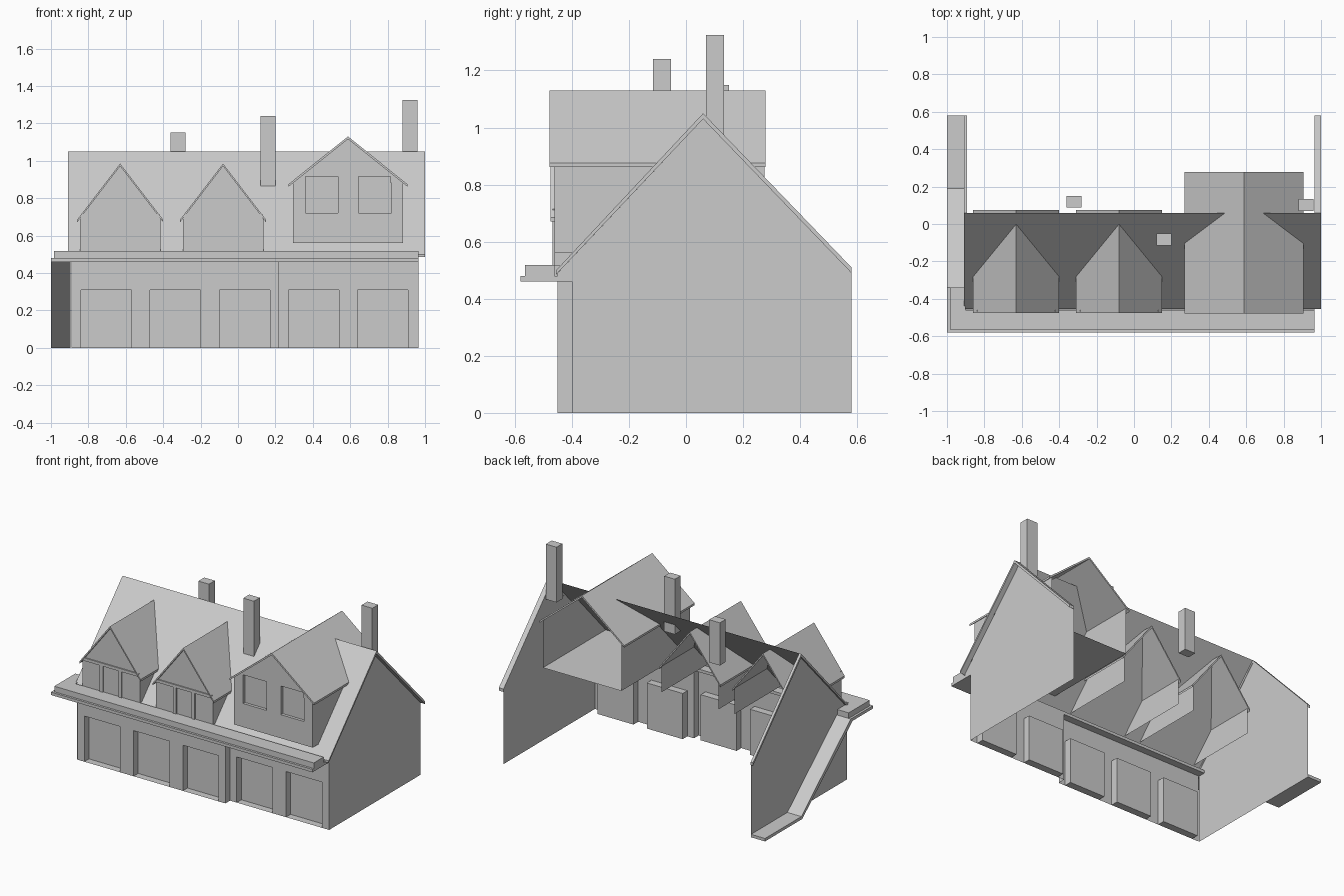
import bpy, bmesh

if "Cube" in bpy.data.objects:
    bpy.data.objects.remove(bpy.data.objects["Cube"])


def mesh(name, polys):
    """Object from a list of polygons, each a list of points."""
    bm = bmesh.new()
    for p in polys:
        bm.faces.new([bm.verts.new(v) for v in p])
    bmesh.ops.remove_doubles(bm, verts=bm.verts, dist=0.0005)
    me = bpy.data.meshes.new(name)
    bm.to_mesh(me)
    bm.free()
    ob = bpy.data.objects.new(name, me)
    bpy.context.collection.objects.link(ob)
    return ob


def prism(name, pts, x0, x1):
    """Closed solid: a (y, z) profile extruded along x."""
    a = [(x0, y, z) for y, z in pts]
    b = [(x1, y, z) for y, z in pts]
    n = len(pts)
    sides = [[a[i], a[(i + 1) % n], b[(i + 1) % n], b[i]] for i in range(n)]
    ob = mesh(name, [a[::-1], b] + sides)
    bm = bmesh.new()
    bm.from_mesh(ob.data)
    bmesh.ops.recalc_face_normals(bm, faces=bm.faces)
    bm.to_mesh(ob.data)
    bm.free()
    return ob


def box(name, x0, x1, y0, y1, z0, z1):
    return prism(name, [(y0, z0), (y1, z0), (y1, z1), (y0, z1)], x0, x1)


def rect(x0, x1, y, z0, z1):
    """Front-facing rectangle."""
    return [(x0, y, z0), (x1, y, z0), (x1, y, z1), (x0, y, z1)]


def recess(x0, x1, y, d, z0, z1):
    """Pocket pushed back by d: panel, two jambs, head and sill."""
    b = y + d
    return [rect(x0, x1, b, z0, z1),
            [(x0, y, z0), (x0, b, z0), (x0, b, z1), (x0, y, z1)],
            [(x1, b, z0), (x1, y, z0), (x1, y, z1), (x1, b, z1)],
            [(x0, y, z1), (x0, b, z1), (x1, b, z1), (x1, y, z1)],
            [(x0, y, z0), (x1, y, z0), (x1, b, z0), (x0, b, z0)]]


def holed_wall(x0, x1, y, d, base, z0, z1, top, holes):
    """Wall strip with recessed panels between z0 and z1."""
    polys = [rect(x0, x1, y, z1, top)]
    if z0 > base:
        polys.append(rect(x0, x1, y, base, z0))
    edge = x0
    for a, b in holes:
        polys += [rect(edge, a, y, z0, z1)] + recess(a, b, y, d, z0, z1)
        edge = b
    return polys + [rect(edge, x1, y, z0, z1)]


# Shop front: left half stands forward of the right half
left = holed_wall(-0.89, 0.22, -0.45, 0.05, 0, 0, 0.31, 0.47,
                  [(-0.84, -0.57), (-0.47, -0.20), (-0.10, 0.17)])
left.append([(0.22, -0.45, 0), (0.22, -0.40, 0), (0.22, -0.40, 0.47), (0.22, -0.45, 0.47)])
mesh("shop_front_left", left)
mesh("shop_front_right", holed_wall(0.22, 0.965, -0.40, 0.05, 0, 0, 0.31, 0.47,
                                    [(0.27, 0.54), (0.64, 0.91)]))

# Gable end walls
gable = [(0.58, 0), (0.58, 0.49), (0.06, 1.03), (-0.45, 0.49), (-0.45, 0.46)]
mesh("gable_wall_right", [[(0.965, y, z) for y, z in [(-0.40, 0)] + gable + [(-0.40, 0.46)]][::-1]])
mesh("gable_wall_left", [[(-0.895, y, z) for y, z in [(-0.45, 0)] + gable]])

# Main roof: front slope only, with verges along the gables
mesh("main_roof", [[(-0.91, -0.455, 0.50), (1, -0.455, 0.50), (1, 0.06, 1.05), (-0.91, 0.06, 1.05)]])
verge = [(-0.455, 0.50), (0.06, 1.05), (0.58, 0.51), (0.58, 0.49), (0.06, 1.03), (-0.455, 0.485)]
prism("verge_right", verge, 0.965, 1.0)
prism("verge_left", verge, -0.91, -0.892)

# Cornice along the front, with a raised upper tier returning on the left
box("cornice", -0.90, 0.965, -0.58, -0.40, 0.46, 0.48)
box("cornice_upper", -0.985, 0.965, -0.565, -0.46, 0.48, 0.518)
box("cornice_upper_return", -0.985, -0.90, -0.46, -0.34, 0.48, 0.518)

# Left side ledge: flat, sloping down the wall, then flat on the ground
prism("side_ledge", [(-0.58, 0.48), (-0.34, 0.48), (0.19, 0.02), (0.58, 0.02),
                     (0.58, 0), (0.18, 0), (-0.36, 0.46), (-0.58, 0.46)], -1.0, -0.895)


def dormer_roof(name, cx, half, ridge, eave, y0, y1, t=0.014):
    """Thin pitched roof shell running along y."""
    pts = [(-half, eave), (0, ridge), (half, eave), (half, eave - t), (0, ridge - t), (-half, eave - t)]
    f = [(cx + x, y0, z) for x, z in pts]
    b = [(cx + x, y1, z) for x, z in pts]
    polys = [[f[i], b[i], b[(i + 1) % 6], f[(i + 1) % 6]][::-1] for i in range(6)]
    for s, flip in ((f, -1), (b, 1)):
        polys += [[s[0], s[1], s[4], s[5]][::flip], [s[1], s[2], s[3], s[4]][::flip]]
    return mesh(name, polys)


def dormer_sides(cx, w, y0, y1, z0, z1):
    return [[(cx + s * w, y0, z0), (cx + s * w, y1, z0), (cx + s * w, y1, z1), (cx + s * w, y0, z1)][::s]
            for s in (-1, 1)]


# Two narrow half-timbered dormers
for i, cx in enumerate((-0.63, -0.08)):
    n = str(i + 1)
    front = [(cx - 0.215, -0.46, 0.515), (cx + 0.215, -0.46, 0.515), (cx + 0.215, -0.46, 0.69),
             (cx, -0.46, 0.975), (cx - 0.215, -0.46, 0.69)]
    mesh("dormer_walls_" + n, [front] + dormer_sides(cx, 0.215, -0.46, 0.07, 0.515, 0.69))
    dormer_roof("dormer_roof_" + n, cx, 0.23, 0.985, 0.685, -0.475, 0.075)
    box("timber_beam_" + n, cx - 0.21, cx + 0.21, -0.468, -0.46, 0.695, 0.715)
    for s in (-1, 1):
        box("timber_post_" + n, cx + s * 0.07 - 0.012, cx + s * 0.07 + 0.012, -0.468, -0.46, 0.515, 0.695)

# Wide dormer with two windows, a floor and an open back
cx, w = 0.588, 0.295
wall = holed_wall(cx - w, cx + w, -0.46, 0.02, 0.56, 0.72, 0.88, 0.88, [(0.36, 0.535), (0.645, 0.82)])[1:]
# gable above, windows rise into it
zt = 0.915
for a, b in ((0.36, 0.535), (0.645, 0.82)):
    wall += recess(a, b, -0.46, 0.02, 0.88, zt)[:4]
wall = [p for p in wall if not (all(abs(v[2] - 0.88) < 1e-6 for v in p))]
wall += [rect(0.535, 0.645, -0.46, 0.88, zt)]
for s in (-1, 1):
    o, e = cx + s * w, cx + s * 0.228
    wall.append([(o, -0.46, 0.88), (e, -0.46, 0.88), (e, -0.46, zt), (cx + s * 0.252, -0.46, zt)][::-s])
wall.append([(cx - 0.252, -0.46, zt), (cx + 0.252, -0.46, zt), (cx, -0.46, 1.12)])
wall += dormer_sides(cx, w, -0.46, 0.275, 0.56, 0.88)
wall.append([(cx - w, -0.46, 0.56), (cx + w, -0.46, 0.56), (cx + w, 0.275, 0.56), (cx - w, 0.275, 0.56)])
mesh("wide_dormer_walls", wall)
dormer_roof("wide_dormer_roof", cx, 0.318, 1.13, 0.875, -0.478, 0.278)

# Chimneys
for x0, y0, z0, z1 in ((-0.36, 0.088, 0.86, 1.15), (0.12, -0.115, 0.865, 1.24), (0.88, 0.07, 0.95, 1.325)):
    box("chimney", x0, x0 + 0.08, y0, y0 + 0.063, z0, z1)
